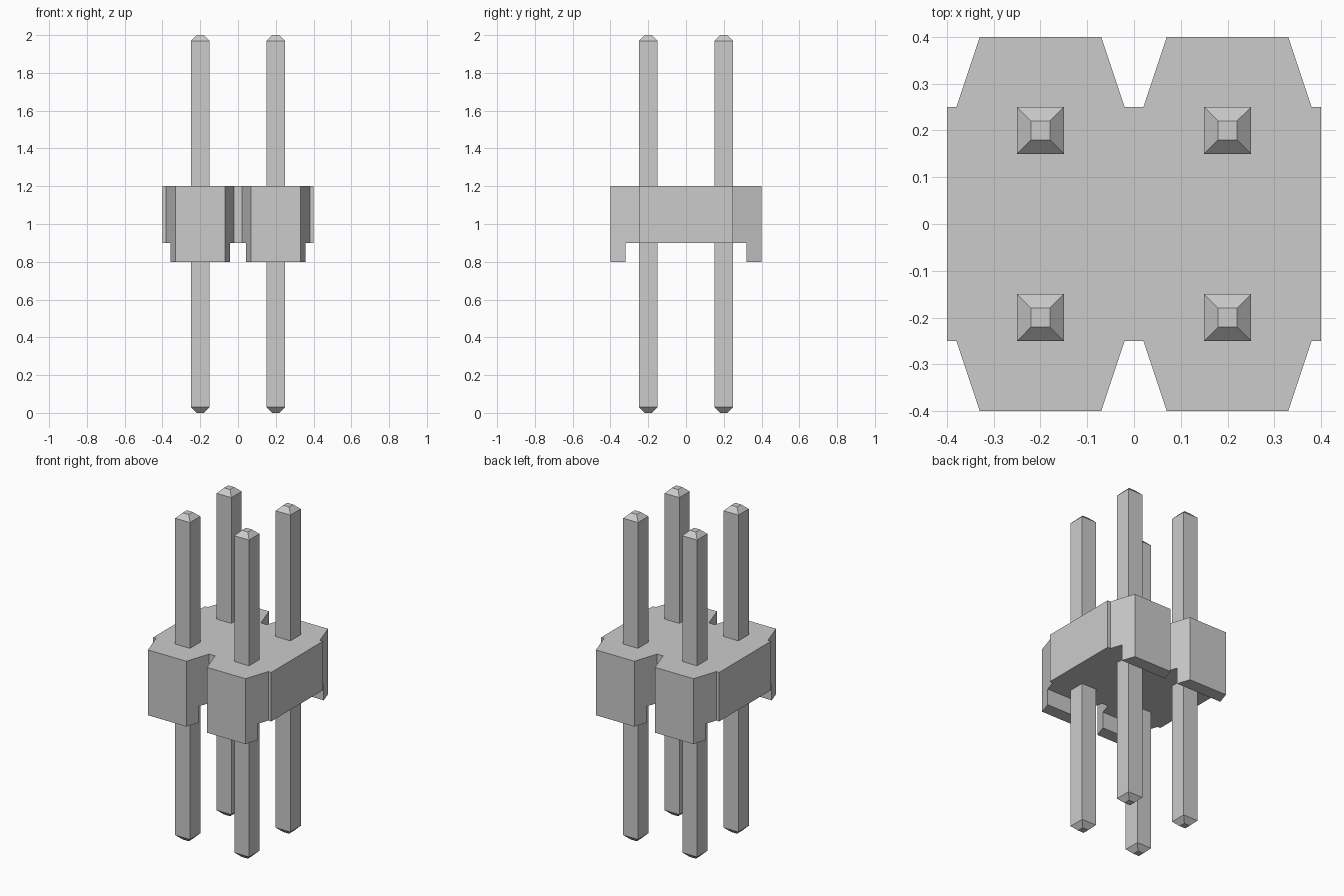
import bpy
import bmesh

cube = bpy.data.objects.get("Cube")
if cube:
    bpy.data.objects.remove(cube, do_unlink=True)

# Single flat colour
grey = bpy.data.materials.new("light_grey")
grey.use_nodes = True
colour = (0.6, 0.6, 0.6, 1.0)
grey.diffuse_color = colour
grey.node_tree.nodes["Principled BSDF"].inputs["Base Color"].default_value = colour


def make_object(name, bm):
    bmesh.ops.recalc_face_normals(bm, faces=bm.faces)
    mesh = bpy.data.meshes.new(name)
    bm.to_mesh(mesh)
    bm.free()
    mesh.materials.append(grey)
    obj = bpy.data.objects.new(name, mesh)
    bpy.context.collection.objects.link(obj)
    return obj


def prism(name, outline, bottom, top):
    bm = bmesh.new()
    face = bm.faces.new([bm.verts.new((x, y, bottom)) for x, y in outline])
    result = bmesh.ops.extrude_face_region(bm, geom=[face])
    verts = [v for v in result["geom"] if isinstance(v, bmesh.types.BMVert)]
    bmesh.ops.translate(bm, verts=verts, vec=(0, 0, top - bottom))
    return make_object(name, bm)


# Housing: notched outline mirrored into all four quadrants
quarter = [(0.4, 0.25), (0.38, 0.25), (0.33, 0.4), (0.07, 0.4), (0.02, 0.25)]
back = quarter + [(-x, y) for x, y in reversed(quarter)]
outline = back + [(x, -y) for x, y in reversed(back)]
housing = prism("housing", outline, 0.8, 1.2)

# Underside channel that leaves the four standoff feet
channel = [(-0.6, -0.32), (0.6, -0.32), (0.6, 0.32), (-0.6, 0.32)]
cutter = prism("channel_cutter", channel, 0.6, 0.9)
cut = housing.modifiers.new("channel", "BOOLEAN")
cut.operation = "DIFFERENCE"
cut.solver = "EXACT"
cut.object = cutter
bpy.context.view_layer.objects.active = housing
bpy.ops.object.modifier_apply(modifier=cut.name)
bpy.data.objects.remove(cutter, do_unlink=True)


# Square pins with tapered ends
def make_pin(name, cx, cy):
    bm = bmesh.new()
    rings = []
    for z, half in ((0, 0.02), (0.03, 0.05), (1.97, 0.05), (2, 0.02)):
        rings.append([bm.verts.new((cx + sx * half, cy + sy * half, z))
                      for sx, sy in ((-1, -1), (1, -1), (1, 1), (-1, 1))])
    for low, high in zip(rings, rings[1:]):
        for i in range(4):
            j = (i + 1) % 4
            bm.faces.new((low[i], low[j], high[j], high[i]))
    bm.faces.new(rings[0][::-1])
    bm.faces.new(rings[-1])
    return make_object(name, bm)


for side, x in (("right", -0.2), ("left", 0.2)):
    for end, y in (("front", -0.2), ("back", 0.2)):
        make_pin(f"pin_{end}_{side}", x, y)
